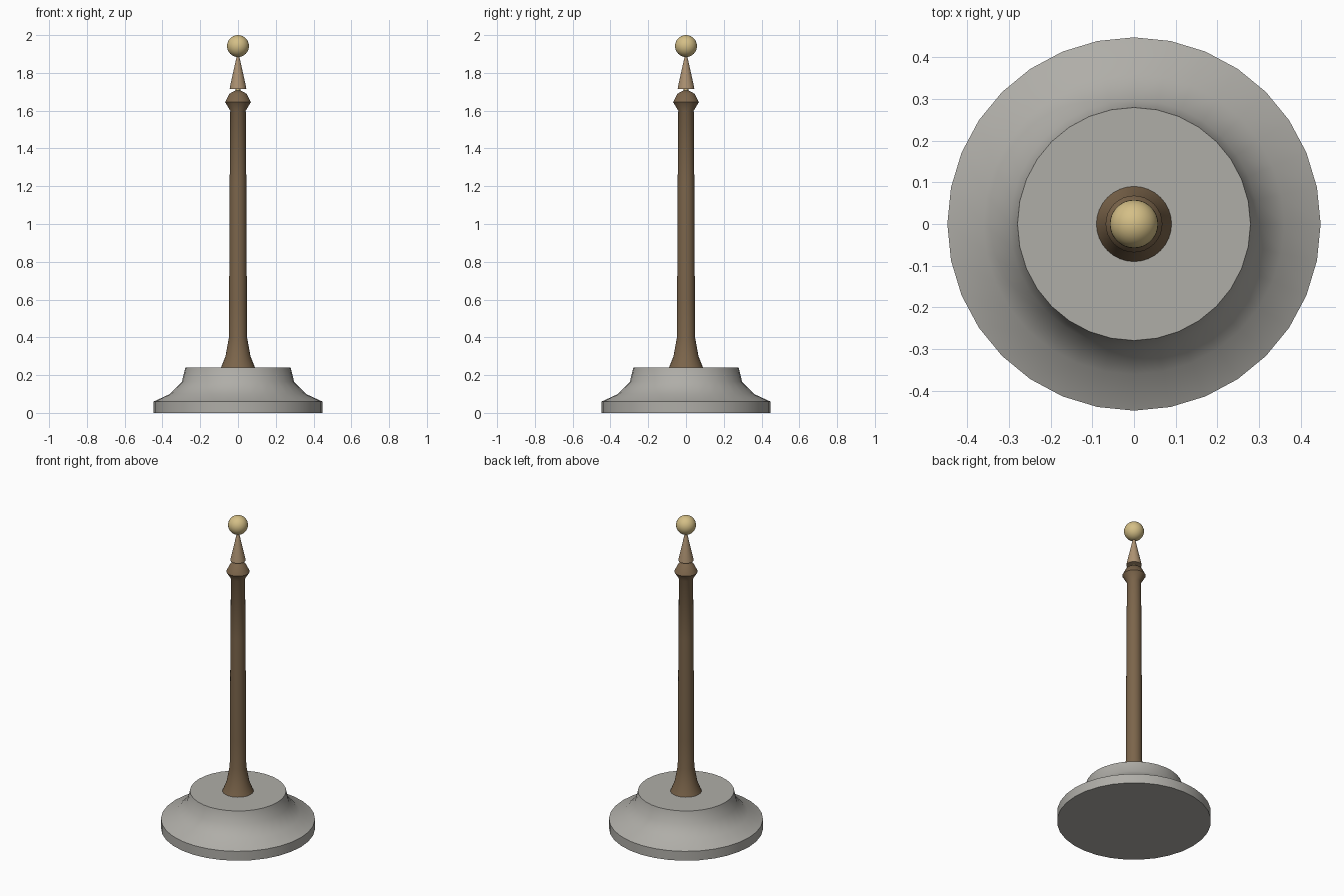
import bpy
import bmesh
import math

cube = bpy.data.objects.get("Cube")
if cube:
    bpy.data.objects.remove(cube, do_unlink=True)


def material(name, rgb):
    m = bpy.data.materials.new(name)
    m.use_nodes = True
    m.diffuse_color = (*rgb, 1)
    m.node_tree.nodes["Principled BSDF"].inputs["Base Color"].default_value = (*rgb, 1)
    return m


stone = material("grey stone", (0.43, 0.42, 0.39))
wood = material("brown wood", (0.20, 0.13, 0.07))
tan = material("tan bronze", (0.42, 0.29, 0.17))
gold = material("pale gold", (0.66, 0.52, 0.24))


def finish(obj, mat, angle):
    obj.data.materials.append(mat)
    bpy.ops.object.select_all(action="DESELECT")
    obj.select_set(True)
    bpy.context.view_layer.objects.active = obj
    bpy.ops.object.shade_smooth_by_angle(angle=math.radians(angle))
    return obj


def lathe(name, profile, mat, sides=32, angle=35):
    """Turn (radius, height) points around z, closing both ends."""
    bm = bmesh.new()
    rings = []
    for r, z in profile:
        rings.append([bm.verts.new((r * math.cos(math.tau * i / sides),
                                    r * math.sin(math.tau * i / sides), z))
                      for i in range(sides)])
    for low, high in zip(rings, rings[1:]):
        for i in range(sides):
            j = (i + 1) % sides
            bm.faces.new((low[i], low[j], high[j], high[i]))
    bm.faces.new(rings[0][::-1])
    bm.faces.new(rings[-1])
    mesh = bpy.data.meshes.new(name)
    bm.to_mesh(mesh)
    bm.free()
    obj = bpy.data.objects.new(name, mesh)
    bpy.context.collection.objects.link(obj)
    return finish(obj, mat, angle)


# Stepped stone foot with a flared shoulder
lathe("stone_base", [(0.447, 0), (0.447, 0.06), (0.36, 0.10),
                     (0.297, 0.165), (0.279, 0.24)], stone, angle=40)

# Tapering pole with a flared foot and a collar at the top
lathe("pole", [(0.09, 0.24), (0.066, 0.30), (0.048, 0.40), (0.047, 0.58),
               (0.044, 1.22), (0.041, 1.60), (0.068, 1.645), (0.045, 1.69),
               (0.012, 1.708)], wood)

# Short neck, spike and ball of the finial
lathe("finial_neck", [(0.012, 1.70), (0.012, 1.72)], gold, sides=16)
lathe("finial_spike", [(0.044, 1.715), (0.043, 1.725), (0.004, 1.90)], tan, sides=24)
bpy.ops.mesh.primitive_uv_sphere_add(segments=32, ring_count=16, radius=0.058,
                                     location=(0, 0, 1.942))
ball = bpy.context.object
ball.name = "finial_ball"
finish(ball, gold, 60)
